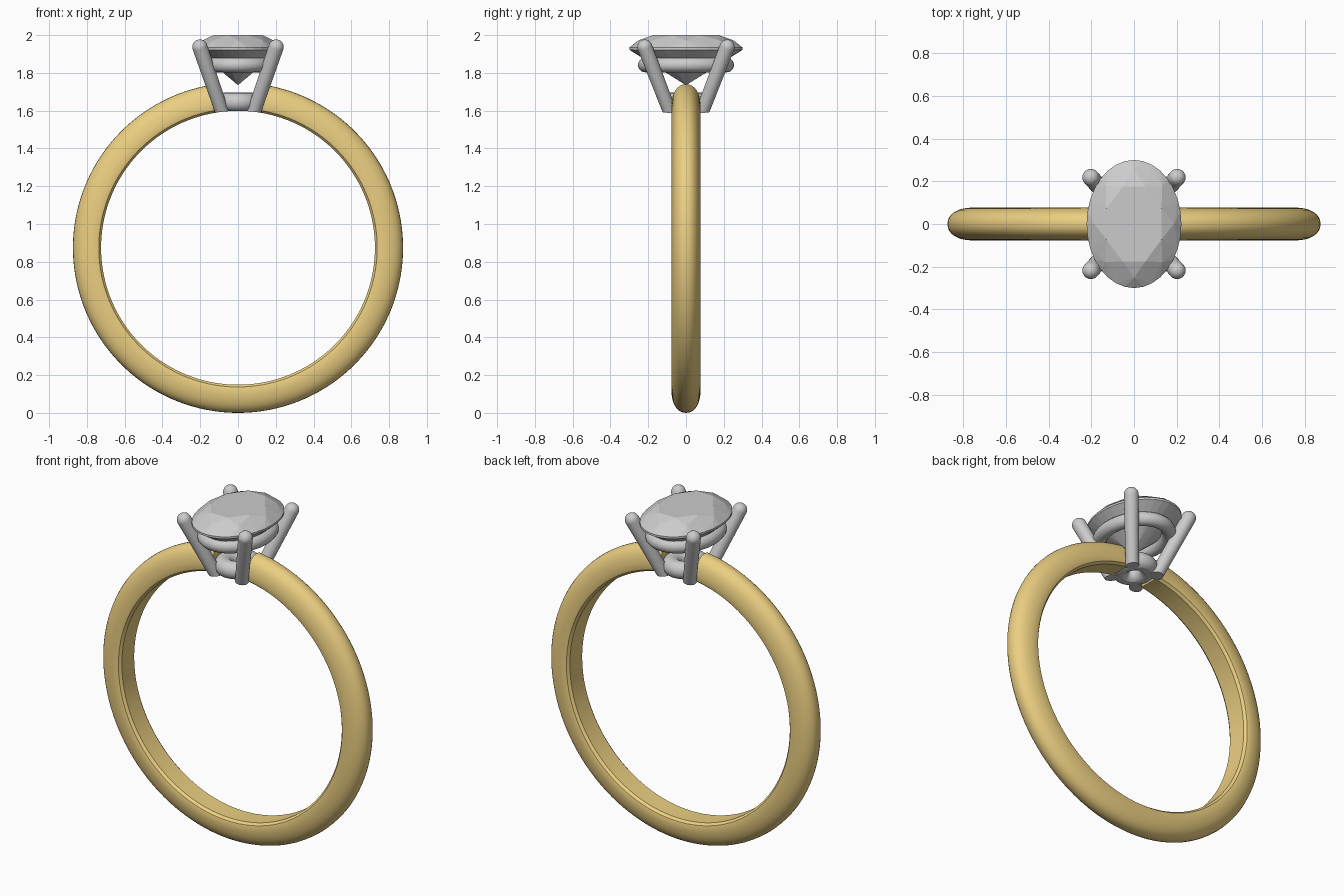
import bpy, bmesh
from math import sin, cos, pi, tau, copysign
from mathutils import Vector

if "Cube" in bpy.data.objects:
    bpy.data.objects.remove(bpy.data.objects["Cube"])

R_OUT, R_IN = 0.874, 0.725
CENTRE_Z = R_OUT

gold = bpy.data.materials.new("gold")
gold.diffuse_color = (0.83, 0.62, 0.22, 1)
gold.use_nodes = True
gold.node_tree.nodes["Principled BSDF"].inputs["Base Color"].default_value = gold.diffuse_color


def make_object(name, bm, smooth=True):
    bmesh.ops.recalc_face_normals(bm, faces=bm.faces)
    mesh = bpy.data.meshes.new(name)
    bm.to_mesh(mesh)
    bm.free()
    ob = bpy.data.objects.new(name, mesh)
    bpy.context.collection.objects.link(ob)
    if smooth:
        bpy.ops.object.select_all(action='DESELECT')
        ob.select_set(True)
        bpy.context.view_layer.objects.active = ob
        bpy.ops.object.shade_smooth_by_angle(angle=0.6)
    return ob


def loft(rings, closed=False, caps=True):
    """Skin a list of equal-length point loops."""
    bm = bmesh.new()
    loops = [[bm.verts.new(p) for p in ring] for ring in rings]
    n = len(loops[0])
    pairs = list(zip(loops, loops[1:] + loops[:1])) if closed else list(zip(loops, loops[1:]))
    for a, b in pairs:
        for i in range(n):
            j = (i + 1) % n
            bm.faces.new((a[i], a[j], b[j], b[i]))
    if caps and not closed:
        bm.faces.new(loops[0])
        bm.faces.new(loops[-1])
    return bm


# Band: D-shaped section swept round the finger, open under the head
section = [(R_IN + 0.012, -0.073), (R_IN, -0.058), (R_IN, 0.058), (R_IN + 0.012, 0.073)]
for i in range(17):
    t = pi / 2 - pi * i / 16
    y = copysign(abs(sin(t)) ** 0.9, sin(t)) * 0.077
    section.append((R_IN + 0.027 + 0.122 * max(cos(t), 0) ** 0.9, y))
GAP, STEPS = 0.14, 128
rings = []
for k in range(STEPS + 1):
    a = GAP + (tau - 2 * GAP) * k / STEPS
    rings.append([(r * sin(a), y, CENTRE_Z + r * cos(a)) for r, y in section])
band = make_object("band", loft(rings))
band.data.materials.append(gold)

# Finger hole cutter, trims the underside of the head
finger = make_object("finger_cutter", loft(
    [[(R_IN * cos(tau * i / 128), y, CENTRE_Z + R_IN * sin(tau * i / 128))
      for i in range(128)] for y in (-0.5, 0.5)]), smooth=False)
finger.hide_render = True
finger.hide_viewport = True


def trim(ob):
    mod = ob.modifiers.new("finger_trim", 'BOOLEAN')
    mod.operation = 'DIFFERENCE'
    mod.solver = 'EXACT'
    mod.object = finger


# Oval rails of the head
def oval_rail(name, a, b, z, tube):
    rings = []
    for k in range(64):
        t = tau * k / 64
        c = Vector((a * cos(t), b * sin(t), z))
        n = Vector((b * cos(t), a * sin(t), 0)).normalized()
        rings.append([c + n * tube * cos(tau * i / 20) + Vector((0, 0, tube * sin(tau * i / 20)))
                      for i in range(20)])
    return make_object(name, loft(rings, closed=True))


oval_rail("upper_rail", 0.165, 0.215, 1.842, 0.039)
trim(oval_rail("base_rail", 0.075, 0.085, 1.645, 0.05))

# Four prongs with domed tips
for sx, sy, label in ((1, 1, "back_right"), (-1, 1, "back_left"),
                      (1, -1, "front_right"), (-1, -1, "front_left")):
    lo = Vector((sx * 0.073, sy * 0.073, 1.56))
    hi = Vector((sx * 0.202, sy * 0.218, 1.937))
    d = (hi - lo).normalized()
    u = d.cross(Vector((0, 0, 1))).normalized()
    v = d.cross(u)
    stations = [(lo, 0.036)] + [(hi + d * 0.04 * sin(t), 0.04 * cos(t))
                                for t in (pi / 2 * i / 8 * 0.98 for i in range(9))]
    prong = make_object(label + "_prong", loft(
        [[c + r * (u * cos(tau * i / 24) + v * sin(tau * i / 24)) for i in range(24)]
         for c, r in stations]))
    trim(prong)

# Oval brilliant-cut stone: hull of table, crown, girdle and pavilion points
bm = bmesh.new()
for count, offset, scale, z in ((8, 0.5, 0.63, 2.0), (8, 0, 0.84, 1.972),
                                (32, 0, 1.0, 1.934), (32, 0, 1.0, 1.922),
                                (8, 0.5, 0.28, 1.784)):
    for i in range(count):
        t = tau * (i + offset) / count
        bm.verts.new((0.222 * scale * cos(t), 0.3 * scale * sin(t), z))
bm.verts.new((0, 0, 1.735))
bmesh.ops.convex_hull(bm, input=bm.verts)
bmesh.ops.dissolve_limit(bm, angle_limit=0.01, verts=bm.verts, edges=bm.edges)
make_object("stone", bm, smooth=False)
